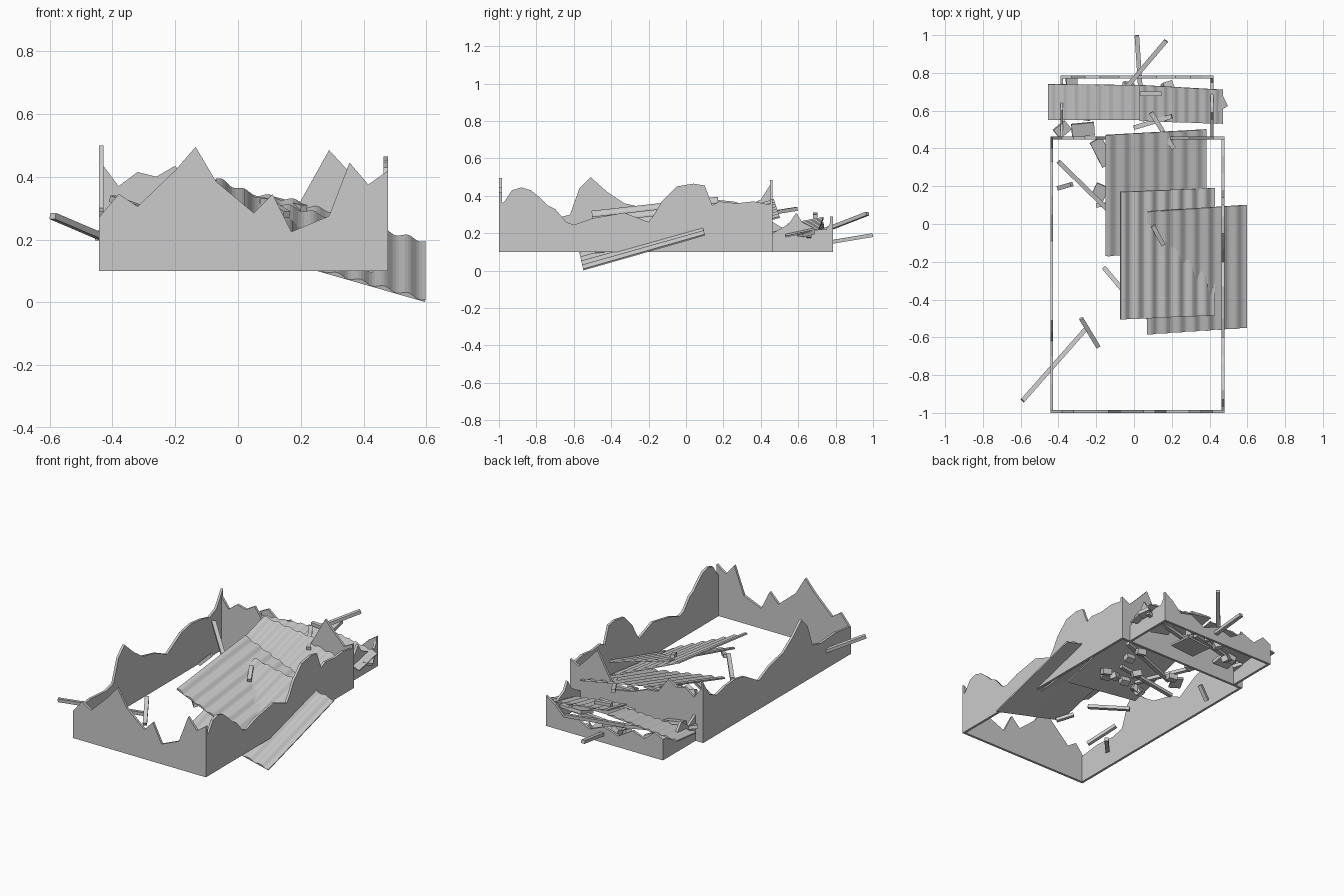
import bpy, math, random
from mathutils import Vector, Matrix

if "Cube" in bpy.data.objects:
    bpy.data.objects.remove(bpy.data.objects["Cube"])

random.seed(4)
grey = bpy.data.materials.new("weathered grey")
grey.diffuse_color = (0.6, 0.6, 0.6, 1)
grey.use_nodes = True
grey.node_tree.nodes["Principled BSDF"].inputs["Base Color"].default_value = grey.diffuse_color
BASE = 0.10
T = 0.015


def make(name, verts, faces):
    me = bpy.data.meshes.new(name)
    me.from_pydata([tuple(v) for v in verts], [], faces)
    me.materials.append(grey)
    ob = bpy.data.objects.new(name, me)
    bpy.context.collection.objects.link(ob)
    return ob


def wall(name, axis, pos, profile, inward):
    """Broken wall: strip of quads under a jagged profile, along x or y."""
    verts, faces = [], []
    for s, z in profile:
        for d in (0, T * inward):
            for h in (BASE, z):
                verts.append((s, pos + d, h) if axis == 'x' else (pos + d, s, h))
    n = len(profile)
    for i in range(n - 1):
        a, b = 4 * i, 4 * i + 4
        faces += [(a, b, b + 1, a + 1), (a + 2, a + 3, b + 3, b + 2),
                  (a + 1, b + 1, b + 3, a + 3), (a, a + 2, b + 2, b)]
    e = 4 * (n - 1)
    faces += [(0, 1, 3, 2), (e, e + 2, e + 3, e + 1)]
    flip = (axis == 'x') != (inward > 0)
    if flip:
        faces = [f[::-1] for f in faces]
    return make(name, verts, faces)


def sheet(name, lf, rf, lb, rb, ribs=7, amp=0.006, thick=0.008):
    """Roof sheet between four corners: ribbed top running front to back, flat underside."""
    lf, rf, lb, rb = map(Vector, (lf, rf, lb, rb))
    n = ribs * 8
    up = (rf - lf).cross(lb - lf).normalized()
    verts, faces = [], []
    for i in range(n + 1):
        u = i / n
        w = amp * math.sin(u * ribs * math.tau)
        for p in (lf.lerp(rf, u), lb.lerp(rb, u)):
            verts += [p - up * thick, p + up * w]
    for i in range(n):
        a, b = 4 * i, 4 * i + 4
        faces += [(a + 1, b + 1, b + 3, a + 3), (a, a + 2, b + 2, b),
                  (a, b, b + 1, a + 1), (a + 2, a + 3, b + 3, b + 2)]
    e = 4 * n
    faces += [(0, 1, 3, 2), (e, e + 2, e + 3, e + 1)]
    return make(name, verts, faces)


CUBE_F = [(0, 1, 3, 2), (4, 6, 7, 5), (0, 4, 5, 1), (2, 3, 7, 6), (0, 2, 6, 4), (1, 5, 7, 3)]


def beam(name, a, b, w=0.024, h=0.02):
    """Plank from point a to point b."""
    a, b = Vector(a), Vector(b)
    d = (b - a).normalized()
    side = d.cross(Vector((0, 0, 1))).normalized()
    up = side.cross(d)
    verts = [p + side * s * w / 2 + up * t * h / 2
             for p in (a, b) for s in (-1, 1) for t in (-1, 1)]
    return make(name, verts, CUBE_F)


def block(name, c, size, rot):
    """Loose brick or slab."""
    m = (Matrix.Rotation(rot[2], 3, 'Z') @ Matrix.Rotation(rot[1], 3, 'Y')
         @ Matrix.Rotation(rot[0], 3, 'X'))
    verts = [Vector(c) + m @ Vector((x * size[0] / 2, y * size[1] / 2, z * size[2] / 2))
             for x in (-1, 1) for y in (-1, 1) for z in (-1, 1)]
    return make(name, verts, CUBE_F)


# main room walls
wall("front_wall", 'x', -1.0, [(-.443, .27), (-.38, .345), (-.32, .305), (-.2, .42), (-.135, .495),
     (-.07, .385), (.05, .285), (.11, .345), (.17, .225), (.29, .275), (.355, .445),
     (.415, .375), (.478, .42)], 1)
wall("back_wall", 'x', .463, [(-.443, .45), (-.425, .43), (-.38, .37), (-.32, .415), (-.26, .4),
     (-.2, .435), (-.13, .34), (-.05, .33), (.05, .29), (.17, .27), (.29, .485), (.35, .42),
     (.42, .35), (.478, .38)], -1)
wall("right_wall", 'y', .478, [(-1, .35), (-.97, .37), (-.93, .43), (-.88, .445), (-.83, .43),
     (-.78, .39), (-.74, .35), (-.7, .33), (-.64, .26), (-.6, .245), (-.5, .28), (-.33, .31),
     (-.2, .26), (-.17, .3), (-.13, .37), (-.05, .45), (.04, .465), (.1, .455), (.14, .35),
     (.18, .37), (.27, .36), (.36, .37), (.463, .35)], -1)
wall("left_wall", 'y', -.443, [(-1, .27), (-.85, .29), (-.7, .28), (-.62, .3), (-.57, .44),
     (-.51, .5), (-.42, .42), (-.33, .36), (-.2, .33), (-.09, .28), (.05, .36), (.15, .38),
     (.25, .37), (.33, .35), (.4, .38), (.463, .48)], 1)

# lower annex walls
wall("annex_right_wall", 'y', .42, [(.463, .2), (.55, .25), (.59, .31), (.62, .26), (.7, .22),
     (.75, .22), (.785, .28)], -1)
wall("annex_left_wall", 'y', -.39, [(.463, .26), (.53, .22), (.6, .27), (.66, .2), (.72, .22),
     (.785, .23)], 1)
wall("annex_back_wall", 'x', .785, [(-.39, .23), (-.33, .26), (-.26, .2), (-.18, .23), (-.08, .17),
     (.02, .2), (.12, .16), (.22, .21), (.3, .19), (.36, .25), (.42, .29)], -1)

# corrugated roof sheets
sheet("rear_roof_sheet", (-.15, -.17, .19), (.385, -.15, .11), (-.15, .47, .38), (.385, .5, .29))
sheet("middle_roof_sheet", (-.07, -.505, .32), (.43, -.485, .10), (-.07, .17, .395), (.43, .19, .18))
sheet("fallen_roof_sheet", (.07, -.585, .16), (.597, -.55, .009), (.07, .065, .33), (.597, .1, .195))
sheet("annex_roof_sheet_left", (-.455, .55, .205), (.03, .55, .23), (-.455, .74, .225), (.03, .735, .26), 8, .004)
sheet("annex_roof_sheet_right", (.03, .545, .25), (.472, .53, .185), (.03, .735, .285), (.472, .71, .225), 8, .004)

# loose planks
planks = [((-.4, .33, .33), (-.03, -.03, .2)), ((-.59, -.935, .275), (-.25, -.55, .13)),
          ((-.28, -.5, .21), (-.19, -.65, .12)), ((-.16, -.23, .16), (.0, -.42, .2)),
          ((.17, .97, .305), (-.06, .70, .2)), ((.015, .998, .19), (.035, .7, .14)),
          ((.09, .59, .33), (.21, .4, .3)), ((.03, .69, .3), (.145, .69, .29)),
          ((0, .51, .2), (.2, .57, .24)), ((.1, -.01, .315), (.155, -.11, .28)),
          ((-.4, .19, .12), (-.33, .21, .19)), ((.06, -.48, .15), (.13, -.555, .12)),
          ((-.1, .2, .14), (.3, .3, .2)), ((-.2, .1, .12), (.2, .12, .16)),
          ((-.3, .56, .18), (.1, .68, .16)), ((.1, .62, .14), (.45, .66, .19))]
for i, (a, b) in enumerate(planks):
    beam(f"plank_{i + 1}", a, b)

# broken slabs poking out near the dividing wall
slabs = [((-.27, .5, .2), (.12, .07, .02), .1), ((-.38, .5, .2), (.08, .06, .02), .7),
         ((-.17, .38, .2), (.07, .15, .015), .5), ((-.18, .17, .17), (.07, .08, .015), -.4),
         ((-.33, .75, .17), (.06, .06, .03), .1), ((.45, .64, .2), (.07, .07, .02), .5),
         ((.3, .62, .17), (.12, .1, .02), -.2)]
for i, (c, s, r) in enumerate(slabs):
    block(f"slab_{i + 1}", c, s, (.25, .1, r))
block("floor_slab", (.1, .635, .107), (.18, .14, .012), (0, 0, .1))

# bricks lying under the sheets
for i in range(10):
    c = (random.uniform(-.1, .25), random.uniform(-.05, .42), random.uniform(.12, .17))
    block(f"brick_{i + 1}", c, (.055, .04, .035), [random.uniform(-.5, .5) for _ in range(3)])
for i in range(5):
    c = (random.uniform(-.3, .35), random.uniform(.52, .74), random.uniform(.13, .2))
    block(f"annex_brick_{i + 1}", c, (.055, .04, .035), [random.uniform(-.5, .5) for _ in range(3)])
